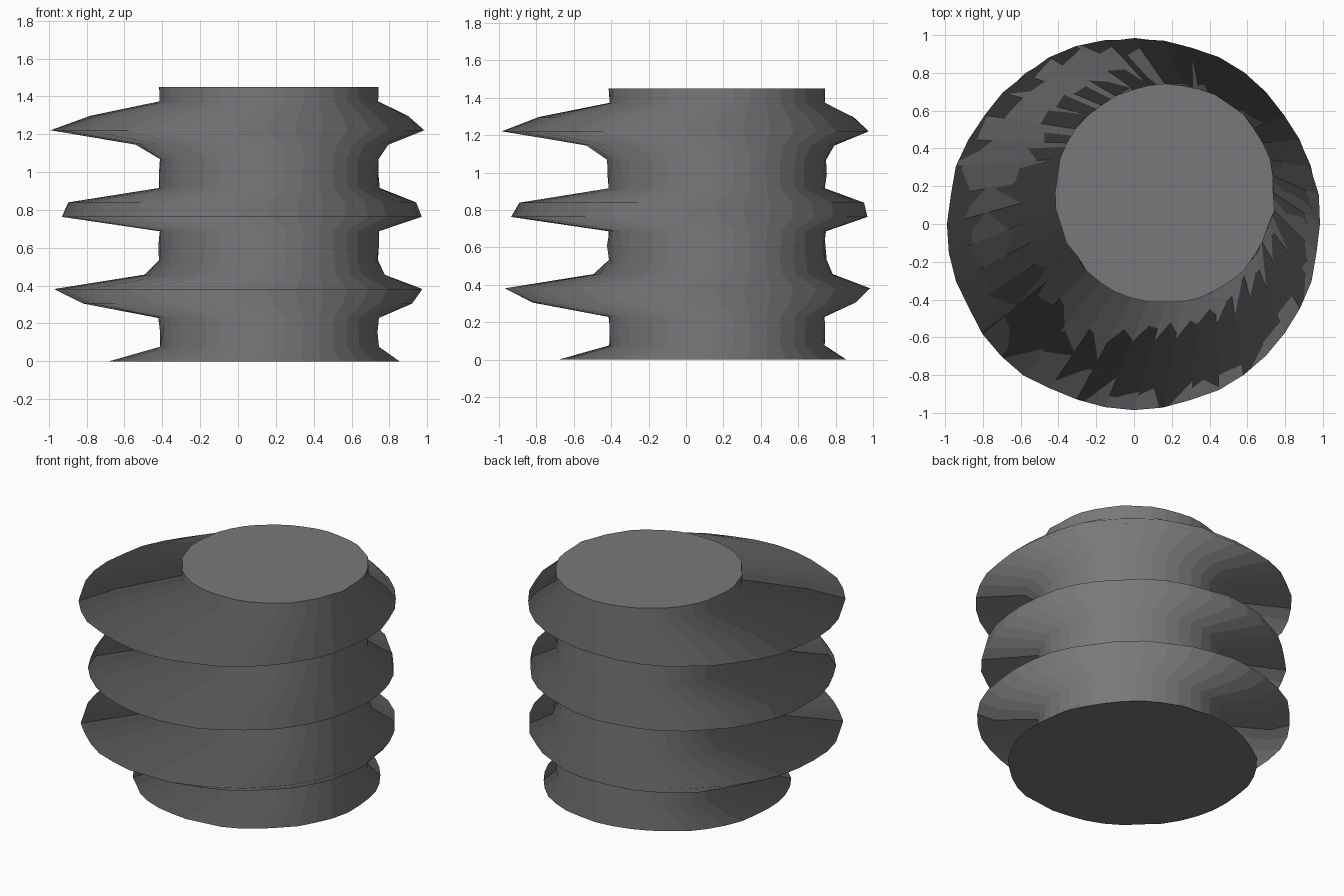
import bpy, bmesh, math, random
from mathutils import Vector

if "Cube" in bpy.data.objects:
    bpy.data.objects.remove(bpy.data.objects["Cube"])

random.seed(4)
SIDES = 40
STEP = 1.45 / 19          # slice height
# flare of each slice: 0 = narrow off-centre core, 1 = wide centred fin
FLARE = [0.47, 0, 0, 0, 0.70, 0.98, 0.13, 0, 0, 0,
         0.91, 0.84, 0, 0, 0, 0.21, 1.0, 0.64, 0, 0]

grey = bpy.data.materials.new("dark grey")
grey.diffuse_color = (0.19, 0.185, 0.195, 1)
grey.use_nodes = True
grey.node_tree.nodes["Principled BSDF"].inputs["Base Color"].default_value = grey.diffuse_color

# finned column: stacked circular slices
bm = bmesh.new()
rings = []
for i, t in enumerate(FLARE):
    c = 0.165 * (1 - t)
    ring = []
    for k in range(SIDES):
        a = 2 * math.pi * k / SIDES
        r = 0.58 + 0.405 * t + random.uniform(-0.008, 0.008)
        ring.append(bm.verts.new((c + r * math.cos(a), c + r * math.sin(a), i * STEP)))
    rings.append(ring)
for low, high in zip(rings, rings[1:]):
    for k in range(SIDES):
        n = (k + 1) % SIDES
        bm.faces.new((low[k], low[n], high[n], high[k]))
bm.faces.new(rings[0][::-1])
bm.faces.new(rings[-1])

mesh = bpy.data.meshes.new("finned_column")
bm.to_mesh(mesh)
bm.free()
mesh.materials.append(grey)
column = bpy.data.objects.new("finned_column", mesh)
bpy.context.collection.objects.link(column)

# side strips shade as upright facets, caps stay flat
mesh.shade_smooth()
normals = [Vector((0, 0, 1))] * len(mesh.loops)
for p in mesh.polygons:
    if len(p.vertices) > 4:
        n = p.normal.copy()
    else:
        k = p.index % SIDES
        a = 2 * math.pi * (k + 0.5) / SIDES
        n = Vector((math.cos(a), math.sin(a), 0))
    for li in p.loop_indices:
        normals[li] = n
mesh.normals_split_custom_set(normals)
